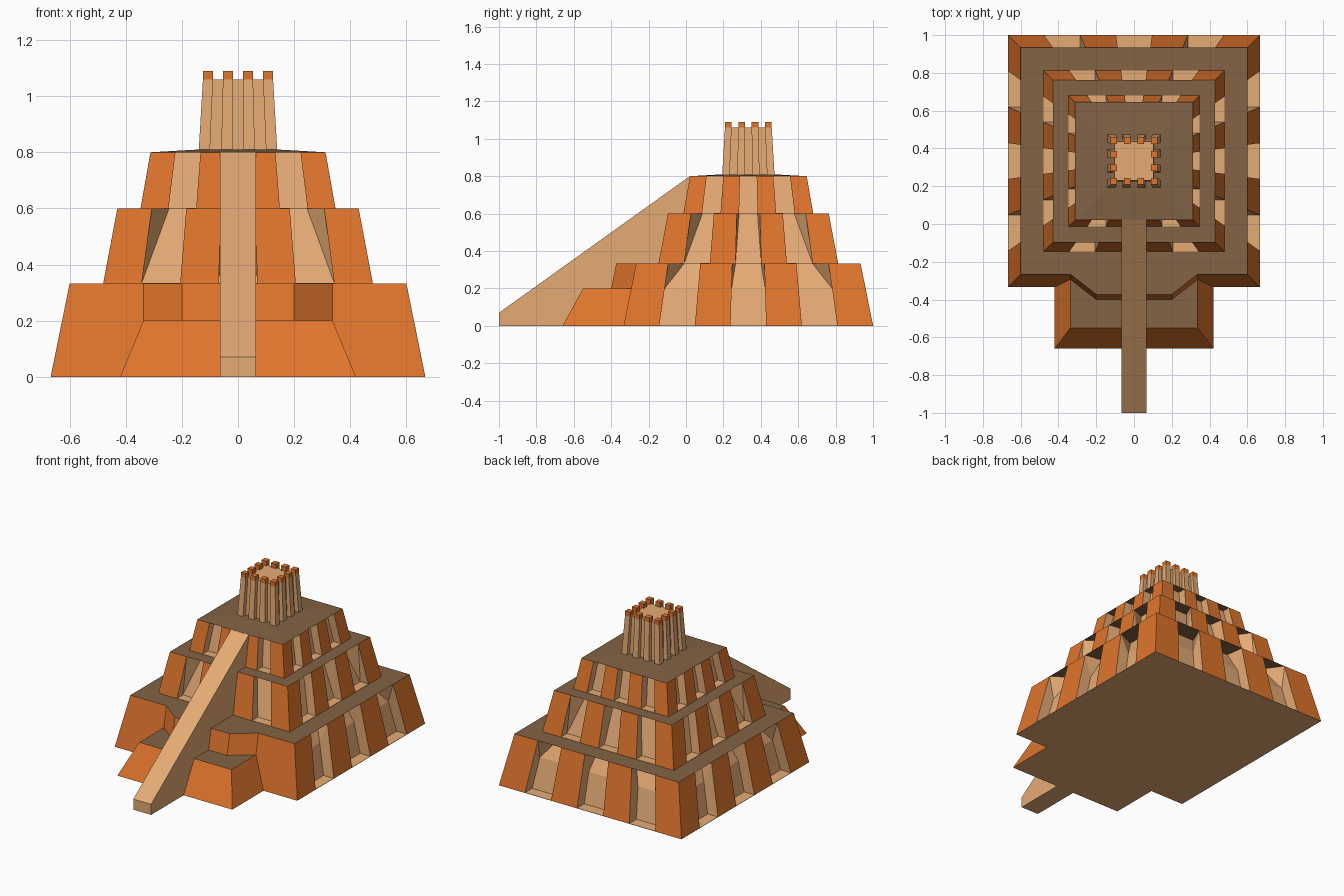
import bpy, bmesh
from mathutils import Vector

if "Cube" in bpy.data.objects:
    bpy.data.objects.remove(bpy.data.objects["Cube"])

CY = 1 / 3          # y of the tower axis
N = 7               # buttress / niche divisions per side


def material(name, rgb):
    m = bpy.data.materials.new(name)
    m.diffuse_color = [((c / 255 + 0.055) / 1.055) ** 2.4 for c in rgb] + [1]
    m.use_nodes = True
    m.node_tree.nodes["Principled BSDF"].inputs["Base Color"].default_value = m.diffuse_color
    return m


MATS = [material("orange_brick", (224, 117, 44)),
        material("tan_plaster", (229, 171, 117)),
        material("brown_floor", (130, 99, 69))]
ORANGE, TAN, BROWN = range(3)


def finish(name, bm):
    bmesh.ops.remove_doubles(bm, verts=bm.verts, dist=1e-5)
    bmesh.ops.recalc_face_normals(bm, faces=bm.faces)
    me = bpy.data.meshes.new(name)
    bm.to_mesh(me)
    bm.free()
    for m in MATS:
        me.materials.append(m)
    ob = bpy.data.objects.new(name, me)
    bpy.context.collection.objects.link(ob)
    return ob


def face(bm, pts, mat):
    f = bm.faces.new([bm.verts.new(p) for p in pts])
    f.material_index = mat


def loft(bm, low, high, side, top, bottom):
    """Closed solid between two matching outlines of 3D points."""
    n = len(low)
    for i in range(n):
        j = (i + 1) % n
        face(bm, [low[i], low[j], high[j], high[i]], side)
    face(bm, low[::-1], bottom)
    face(bm, high, top)


def solid(name, low, high, side, top, bottom=TAN):
    bm = bmesh.new()
    loft(bm, low, high, side, top, bottom)
    return finish(name, bm)


def square(h, z, cx=0, cy=CY):
    return [(cx - h, cy - h, z), (cx + h, cy - h, z), (cx + h, cy + h, z), (cx - h, cy + h, z)]


def turn(k, x, y, z):
    """Quarter turns about the tower axis; k = 0 is the front."""
    for _ in range(k):
        x, y = -y, x
    return Vector((x, y + CY, z))


# Stepped tiers: buttresses alternate with recessed niches.
# depth: recess at the foot; waist: height share where the back starts to lean
# narrow: scale of the niche head towards the axis
def tier(name, h0, h1, z0, z1, depth, waist=0.0, narrow=1.0, plain=()):
    bm = bmesh.new()
    low, high = [], []
    lift = Vector((0, 0, 0.002))
    for k in range(4):
        push = turn(k, 0, depth, 0) - turn(k, 0, 0, 0)
        for i in range(N):
            s, t = 2 * i / N - 1, 2 * (i + 1) / N - 1
            a, b = turn(k, s * h0, -h0, z0), turn(k, t * h0, -h0, z0)
            c, d = turn(k, t * h1, -h1, z1), turn(k, s * h1, -h1, z1)
            low.append(a)
            high.append(d)
            if i % 2 == 0 or k in plain:
                face(bm, [a, b, c, d], ORANGE)
                continue
            w = h1 * narrow
            y = w if narrow < 1 else h1 - depth
            ci, di = turn(k, t * w, -y, z1), turn(k, s * w, -y, z1)
            al, bl = a + lift, b + lift
            ai, bi = al + push, bl + push
            face(bm, [a, b, bl, al], TAN)
            face(bm, [al, bl, bi, ai], TAN)            # niche floor
            face(bm, [d, di, ci, c], BROWN)            # niche ceiling
            am, bm_ = ai, bi
            if waist:
                am, bm_ = a.lerp(d, waist) + push, b.lerp(c, waist) + push
                face(bm, [ai, bi, bm_, am], TAN)       # upright back
                face(bm, [al, ai, am], TAN)
                face(bm, [bl, bm_, bi], TAN)
            face(bm, [am, bm_, ci, di], TAN)           # leaning back
            for lo, foot, mid, head, top in ((a, al, am, di, d), (b, bl, bm_, ci, c)):
                face(bm, [lo, foot, top], TAN)         # niche cheeks
                face(bm, [foot, mid, top], TAN)
                face(bm, [mid, head, top], TAN)
    face(bm, low[::-1], TAN)
    face(bm, high, BROWN)
    return finish(name, bm)


tier("lower_tier", 0.667, 0.60, 0, 0.333, 0.075, waist=0.6, narrow=0.8, plain=(0,))
tier("middle_tier", 0.48, 0.43, 0.333, 0.60, 0.06, narrow=0.8)
tier("upper_tier", 0.347, 0.312, 0.60, 0.80, 0.055)
solid("upper_terrace", square(0.312, 0.80), square(0.14, 0.81), BROWN, BROWN, BROWN)

# Front platform and the bay above it
solid("front_platform",
      [(-0.42, -0.66, 0), (0.42, -0.66, 0), (0.42, -0.2, 0), (-0.42, -0.2, 0)],
      [(-0.337, -0.55, 0.2), (0.337, -0.55, 0.2), (0.337, -0.2, 0.2), (-0.337, -0.2, 0.2)],
      ORANGE, BROWN)


def bay(dy, z):
    return [(x, y + dy, z) for x, y in
            ((-0.337, -0.293), (-0.2, -0.40), (0.2, -0.40), (0.337, -0.293))] + \
           [(0.337, -0.2, z), (-0.337, -0.2, z)]


solid("front_bay", bay(0, 0.2), bay(0.027, 0.333), ORANGE, BROWN)

# Long ramp
ramp = [(-1, 0), (-1, 0.07), (0.02, 0.80), (0.02, 0)]
solid("ramp", [(-0.065, y, z) for y, z in ramp], [(0.065, y, z) for y, z in ramp], TAN, TAN)

# Shrine: one ribbed solid, grooves between the ribs
H0, H1 = 0.14, 0.125


def ribbed(h, z, groove):
    """Square outline with three grooves per side; groove = remaining share of half width."""
    pts = []
    for k in range(4):
        for i in range(N):
            s, t = 2 * i / N - 1, 2 * (i + 1) / N - 1
            d = groove if i % 2 else 1
            pts.append(turn(k, s * h, -d * h, z))
            if i < N - 1:
                pts.append(turn(k, t * h, -d * h, z))
    return pts


solid("shrine", ribbed(H0, 0.805, 0.8), ribbed(H1, 1.06, 0.83), TAN, TAN)

# Merlons standing on the ribs
bm = bmesh.new()
cell = 2 * H1 / N
for i in range(0, N, 2):
    for j in range(0, N, 2):
        if i in (0, N - 1) or j in (0, N - 1):
            x, y = (i + 0.5) * cell - H1, (j + 0.5) * cell - H1 + CY
            loft(bm, square(cell / 2, 1.06, x, y), square(cell / 2, 1.09, x, y), ORANGE, ORANGE, ORANGE)
finish("merlons", bm)
